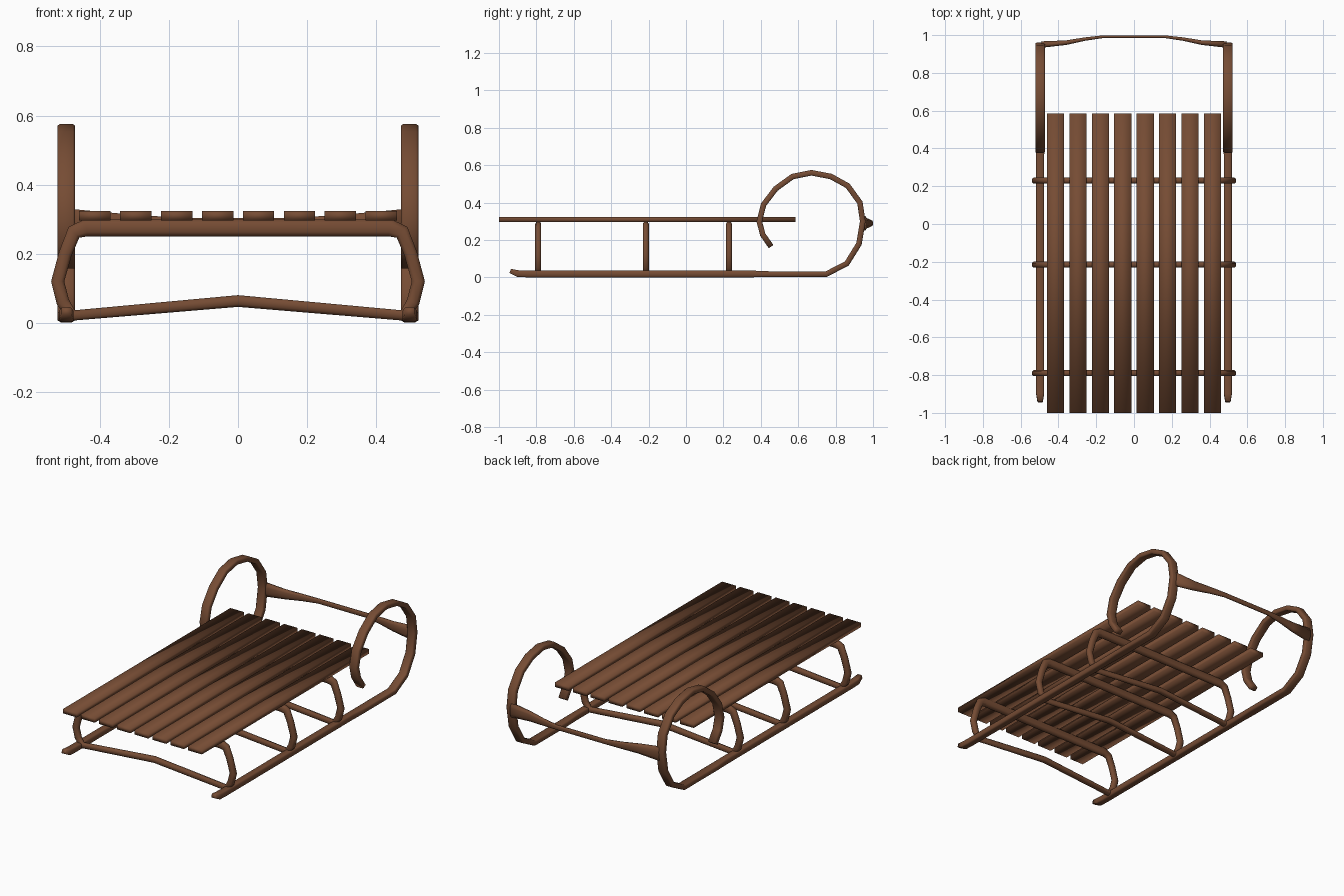
import bpy
import bmesh
from math import cos, sin, pi
from mathutils import Vector

cube = bpy.data.objects.get("Cube")
if cube:
    bpy.data.objects.remove(cube)

# Brown wood
wood = bpy.data.materials.new("brown wood")
wood.use_nodes = True
wood.diffuse_color = (0.18, 0.072, 0.034, 1)
bsdf = wood.node_tree.nodes["Principled BSDF"]
bsdf.inputs["Base Color"].default_value = wood.diffuse_color
bsdf.inputs["Roughness"].default_value = 0.8


def finish(name, bm):
    bmesh.ops.recalc_face_normals(bm, faces=bm.faces)
    for face in bm.faces:
        face.smooth = True
    mesh = bpy.data.meshes.new(name)
    bm.to_mesh(mesh)
    bm.free()
    mesh.materials.append(wood)
    obj = bpy.data.objects.new(name, mesh)
    bpy.context.collection.objects.link(obj)
    return obj


def sweep(name, path, side, sizes, corner=0.5, closed=False):
    """Sweep a bevelled rectangle; side is the plane normal, sizes are half extents."""
    bm = bmesh.new()
    pts = [Vector(p) for p in path]
    side = Vector(side)
    section = [(1, corner), (corner, 1), (-corner, 1), (-1, corner),
               (-1, -corner), (-corner, -1), (corner, -1), (1, -corner)]
    rings = []
    count = len(pts)
    for i, p in enumerate(pts):
        before = pts[i - 1] if closed or i else p
        after = pts[(i + 1) % count] if closed or i < count - 1 else p
        tangent = ((after - p).normalized() + (p - before).normalized()).normalized()
        out = side.cross(tangent)
        w, t = sizes[i]
        rings.append([bm.verts.new(p + side * (u * w) + out * (v * t)) for u, v in section])
    for i in range(count if closed else count - 1):
        a, b = rings[i], rings[(i + 1) % count]
        for j in range(8):
            k = (j + 1) % 8
            bm.faces.new((a[j], a[k], b[k], b[j]))
    if not closed:
        bm.faces.new(rings[0])
        bm.faces.new(rings[-1])
    return finish(name, bm)


# Seat slats
for i in range(8):
    bm = bmesh.new()
    bmesh.ops.create_cube(bm, size=1)
    bmesh.ops.scale(bm, verts=bm.verts, vec=(0.091, 1.585, 0.027))
    bmesh.ops.translate(bm, verts=bm.verts, vec=(-0.415 + i * 0.1186, -0.2075, 0.31))
    finish(f"seat_slat_{i + 1}", bm)

# Runners with a flat straight part and a curled end
straight = [(-0.94, 0.035), (-0.9, 0.021), (-0.85, 0.019), (0.35, 0.019), (0.45, 0.018)]
curl = [(0.75, 0.018), (0.86, 0.075), (0.925, 0.18), (0.945, 0.3), (0.93, 0.4),
        (0.865, 0.49), (0.775, 0.54), (0.67, 0.56), (0.57, 0.54), (0.48, 0.475),
        (0.415, 0.39), (0.392, 0.3), (0.41, 0.23), (0.455, 0.165)]
sizes = [(0.014, 0.012)] + [(0.021, 0.018)] * 3 + [(0.025, 0.015)] * (len(curl) + 1)
for name, s in (("left", 1), ("right", -1)):
    path = [(s * 0.497, y, z) for y, z in straight + curl]
    sweep(f"{name}_runner", path, (1, 0, 0), sizes, 0.75)

# Bent cross frames joining the runners under the seat
half = [(0.44, 0.275), (0.475, 0.262), (0.5, 0.2), (0.522, 0.12), (0.507, 0.06), (0.48, 0.021)]
for i, y in enumerate((-0.79, -0.215, 0.23)):
    loop = [(x, y, z) for x, z in half] + [(0, y, 0.063)]
    loop += [(-x, y, z) for x, z in reversed(half)]
    thick = [0.025, 0.022] + [0.019] * 3 + [0.017]
    frame_sizes = [(0.016, t) for t in thick + [0.017] + thick[::-1]]
    sweep(f"cross_frame_{i + 1}", loop, (0, 1, 0), frame_sizes, closed=True)

# Front handle bar, thick at the ends and thin in the middle
arm = [(0.49, 0.95), (0.36, 0.96), (0.26, 0.979), (0.16, 0.992)]
path = [(x, y, 0.29) for x, y in arm] + [(-x, y, 0.29) for x, y in reversed(arm)]
ends = [(0.04, 0.017), (0.028, 0.012), (0.02, 0.009), (0.014, 0.007)]
sweep("front_handle_bar", path, (0, 0, 1), ends + ends[::-1])
